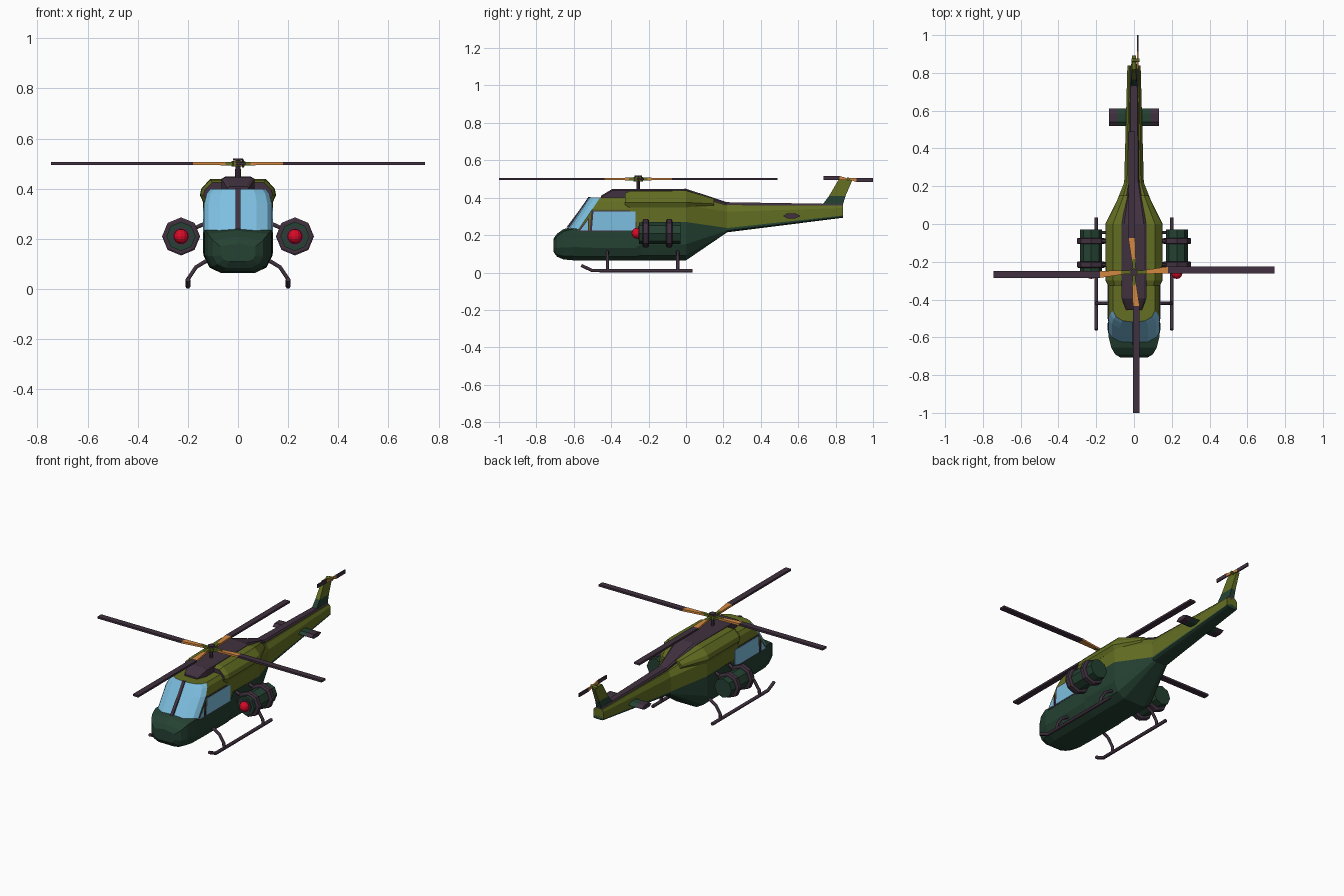
import bpy, bmesh, math
from mathutils import Vector, Matrix

if "Cube" in bpy.data.objects:
    bpy.data.objects.remove(bpy.data.objects["Cube"])

def mat(name, r, g, b):
    m = bpy.data.materials.new(name)
    m.diffuse_color = (r, g, b, 1)
    m.use_nodes = True
    m.node_tree.nodes["Principled BSDF"].inputs["Base Color"].default_value = m.diffuse_color
    return m

OLIVE = mat("olive", .125, .155, .016)
GREEN = mat("dark green", .018, .053, .032)
DARK = mat("dark plum", .052, .031, .050)
GLASS = mat("pale blue glass", .205, .52, .75)
ORANGE = mat("orange", .65, .25, .055)
RED = mat("red", .68, .003, .02)

def finish(name, bm, mats, rule=None):
    bmesh.ops.recalc_face_normals(bm, faces=bm.faces)
    bm.normal_update()
    if rule:
        for f in bm.faces:
            f.material_index = rule(f.calc_center_median(), f.normal)
    me = bpy.data.meshes.new(name)
    bm.to_mesh(me)
    bm.free()
    for m in mats:
        me.materials.append(m)
    ob = bpy.data.objects.new(name, me)
    bpy.context.collection.objects.link(ob)
    return ob

def loft(name, rings, mats, rule=None):
    """Skin closed rings of 3D points and cap both ends."""
    bm = bmesh.new()
    vs = [[bm.verts.new(p) for p in r] for r in rings]
    n = len(rings[0])
    for a, b in zip(vs, vs[1:]):
        for i in range(n):
            j = (i + 1) % n
            bm.faces.new((a[i], a[j], b[j], b[i]))
    bm.faces.new(vs[0])
    bm.faces.new(vs[-1])
    return finish(name, bm, mats, rule)

def mirrored(half):
    """Half outline (x>=0) to a full closed loop."""
    return half + [(-x, v) for x, v in reversed(half) if x > 1e-5]

def section(y, half):
    return [(x, y, z) for x, z in mirrored(half)]

def prism(name, pts, x0, x1, mats, rule=None):
    """Side profile (y, z) extruded across x."""
    return loft(name, [[(x, y, z) for y, z in pts] for x in (x0, x1)], mats, rule)

def lathe_y(name, x, z, prof, n, m, rule=None):
    """Turned part along y; prof = (y, radius)."""
    return loft(name, [[(x + r * math.cos(2 * math.pi * i / n), y, z + r * math.sin(2 * math.pi * i / n))
                        for i in range(n)] for y, r in prof], m, rule)

def tube(name, pts, r, m):
    cu = bpy.data.curves.new(name, 'CURVE')
    cu.dimensions = '3D'
    cu.bevel_depth, cu.bevel_resolution, cu.use_fill_caps = r, 1, True
    sp = cu.splines.new('POLY')
    sp.points.add(len(pts) - 1)
    for q, p in zip(sp.points, pts):
        q.co = (*p, 1)
    cu.materials.append(m)
    ob = bpy.data.objects.new(name, cu)
    bpy.context.collection.objects.link(ob)

def cyl_z(name, x, y, z0, z1, r, n, m):
    bm = bmesh.new()
    bmesh.ops.create_cone(bm, cap_ends=True, segments=n, radius1=r, radius2=r, depth=z1 - z0,
                          matrix=Matrix.Translation((x, y, (z0 + z1) / 2)))
    return finish(name, bm, [m])

# lower hull: y, half width, bottom, colour line
def low(y, w, zb, zm):
    h = zm - zb
    return section(y, [(0, zb), (.5 * w, zb), (.83 * w, zb + .13 * h), (w, zb + .42 * h), (w, zm), (0, zm + .012)])
loft("lower_hull", [low(*s) for s in (
    (-.708, .07, .11, .17), (-.69, .1, .085, .195), (-.655, .12, .07, .22), (-.60, .134, .065, .235),
    (-.50, .135, .065, .225), (-.27, .137, .065, .225), (-.24, .14, .065, .27), (0, .14, .065, .27),
    (.22, .052, .215, .238), (.84, .035, .293, .305))], [GREEN])

# cabin: horizontal layers, front faces are the windscreen
def layer(z, w, yf):
    return [(x, y, z) for x, y in mirrored(
        [(0, yf), (.55 * w, yf + .008), (.87 * w, yf + .03), (w, yf + .06), (w, -.24)])]
loft("cabin", [layer(.225, .135, -.637), layer(.34, .135, -.56), layer(.38, .125, -.533), layer(.40, .11, -.52)],
     [OLIVE, GLASS], lambda c, n: 1 if n.y < -.3 and abs(n.z) < .95 else 0)
prism("windscreen_post", [(-.64, .24), (-.564, .342), (-.523, .403), (-.51, .403), (-.55, .34), (-.62, .24)],
      -.009, .009, [DARK])
for s in (1, -1):
    prism("window_frame", [(-.515, .22), (-.265, .22), (-.265, .332), (-.505, .332)], s * .131, s * .1365, [DARK])
    prism("side_window", [(-.503, .226), (-.271, .226), (-.271, .325), (-.495, .325)], s * .131, s * .139, [GLASS])
    prism("quarter_window_frame", [(-.578, .22), (-.518, .22), (-.518, .295)], s * .131, s * .1365, [DARK])
    prism("quarter_window", [(-.565, .226), (-.525, .226), (-.525, .28)], s * .131, s * .139, [GLASS])

# rear upper body and tail boom
def up(y, w, zm, zs, zt):
    return section(y, [(0, zm), (w, zm), (w, zs), (.7 * w, zt), (0, zt)])
loft("rear_body", [up(-.30, .137, .27, .36, .415), up(0, .14, .27, .36, .42),
                   up(.22, .052, .238, .325, .36), up(.84, .035, .305, .345, .358)], [OLIVE])

# dark spine along the roof and boom
loft("roof_spine", [section(y, [(0, zb), (w, zb), (w, zt - .008), (.8 * w, zt), (0, zt)]) for y, w, zb, zt in (
    (-.455, .042, .385, .41), (-.395, .065, .385, .446), (0, .065, .40, .448),
    (.22, .028, .34, .376), (.84, .02, .345, .366))], [DARK])

# engine nacelles with dark intakes
for s in (1, -1):
    def nac(y, a, b, z0, z1):
        h = z1 - z0
        return [(s * x, y, z) for x, z in ((a, z0), (b - .012, z0), (b, z0 + .3 * h), (b - .006, z0 + .6 * h),
                                           (a + .6 * (b - a), z1), (a, z1))]
    loft("engine_nacelle", [nac(-.325, .05, .138, .355, .425), nac(-.30, .05, .15, .348, .435),
                            nac(0, .05, .152, .348, .438), nac(.15, .02, .078, .355, .395)],
         [OLIVE, DARK], lambda c, n: 1 if n.y < -.9 else 0)

# tail fin, green below and olive above
loft("tail_fin", [[(t, y0, z), (t, y1, z), (-t, y1, z), (-t, y0, z)] for y0, y1, z, t in (
    (.72, .835, .35, .016), (.765, .853, .41, .014), (.818, .892, .5, .01))],
     [OLIVE, GREEN], lambda c, n: 1 if c.z < .405 else 0)

# stabilisers
for s in (1, -1):
    loft("stabiliser", [[(s * x, y, z) for y, z in ((.52, .302), (.54, .29), (.585, .29), (.612, .302),
                                                   (.585, .316), (.54, .316))] for x in (.02, .088, .132)],
         [GREEN, DARK], lambda c, n: 1 if abs(c.x) > .088 else 0)

# side pods
for s in (1, -1):
    x = s * .227
    lathe_y("pod_body", x, .21, [(-.25, .058), (-.03, .058)], 8, [GREEN])
    for yc in (-.215, -.09):
        lathe_y("pod_ring", x, .21, [(yc - .017, .068), (yc - .012, .076), (yc + .012, .076), (yc + .017, .068)],
                8, [DARK])
        tube("pod_strut", [(s * .12, yc, .267), (s * .19, yc, .235)], .009, DARK)
    lathe_y("pod_nose_ring", x, .21, [(-.255, .04), (-.24, .04)], 8, [DARK])
    bm = bmesh.new()
    bmesh.ops.create_uvsphere(bm, u_segments=12, v_segments=8, radius=.029,
                              matrix=Matrix.Translation((x, -.262, .21)))
    finish("pod_red_tip", bm, [RED])

# landing skids
for s in (1, -1):
    tube("skid", [(s * .2, -.56, .038), (s * .2, -.50, .01), (s * .2, .035, .01)], .01, DARK)
    for y in (-.42, -.045):
        tube("skid_leg", [(s * .09, y, .12), (s * .13, y, .11), (s * .168, y, .087), (s * .198, y, .042),
                          (s * .2, y, .01)], .009, DARK)

# rotor blade: tapered orange root then dark blade, length along local x
def blade(name, r0, r1, r2, t0, t1, w0, th, M):
    rings = []
    for r, a, b in ((r0, -w0, w0), (r1, t0, t1), (r2, t0, t1)):
        rings.append([M @ Vector(p) for p in ((r, a, -th), (r, b, -th), (r, b, th), (r, a, th))])
    loft(name + "_root", rings[:2], [ORANGE])
    loft(name, rings[1:], [DARK])

# main rotor
HY, HZ = -.255, .5
for k in range(4):
    M = Matrix.Translation((0, HY, HZ)) @ Matrix.Rotation(k * math.pi / 2, 4, 'Z')
    blade("main_blade", .05, .18, .745, -.006, .03, .01, .006, M)
    loft("hub_arm", [[M @ Vector((r, a, b)) for a, b in ((-.009, -.007), (.009, -.007), (.009, .007), (-.009, .007))]
                     for r in (.01, .07)], [OLIVE])
cyl_z("rotor_mast", 0, HY, .43, .515, .01, 8, DARK)
cyl_z("rotor_hub", 0, HY, .488, .51, .025, 8, OLIVE)
cyl_z("rotor_cap", 0, HY, .512, .52, .02, 8, DARK)

# tail rotor on the right of the fin
for k in range(2):
    M = Matrix.Translation((.02, .867, .5)) @ Matrix.Rotation(math.pi / 2, 4, 'Z')
    M = M @ Matrix.Rotation(math.pi * k, 4, 'Y') @ Matrix.Rotation(math.pi / 2, 4, 'X')
    blade("tail_blade", .008, .045, .133, -.016, .005, .005, .004, M)
tube("tail_rotor_axle", [(-.012, .867, .5), (.03, .867, .5)], .009, OLIVE)
